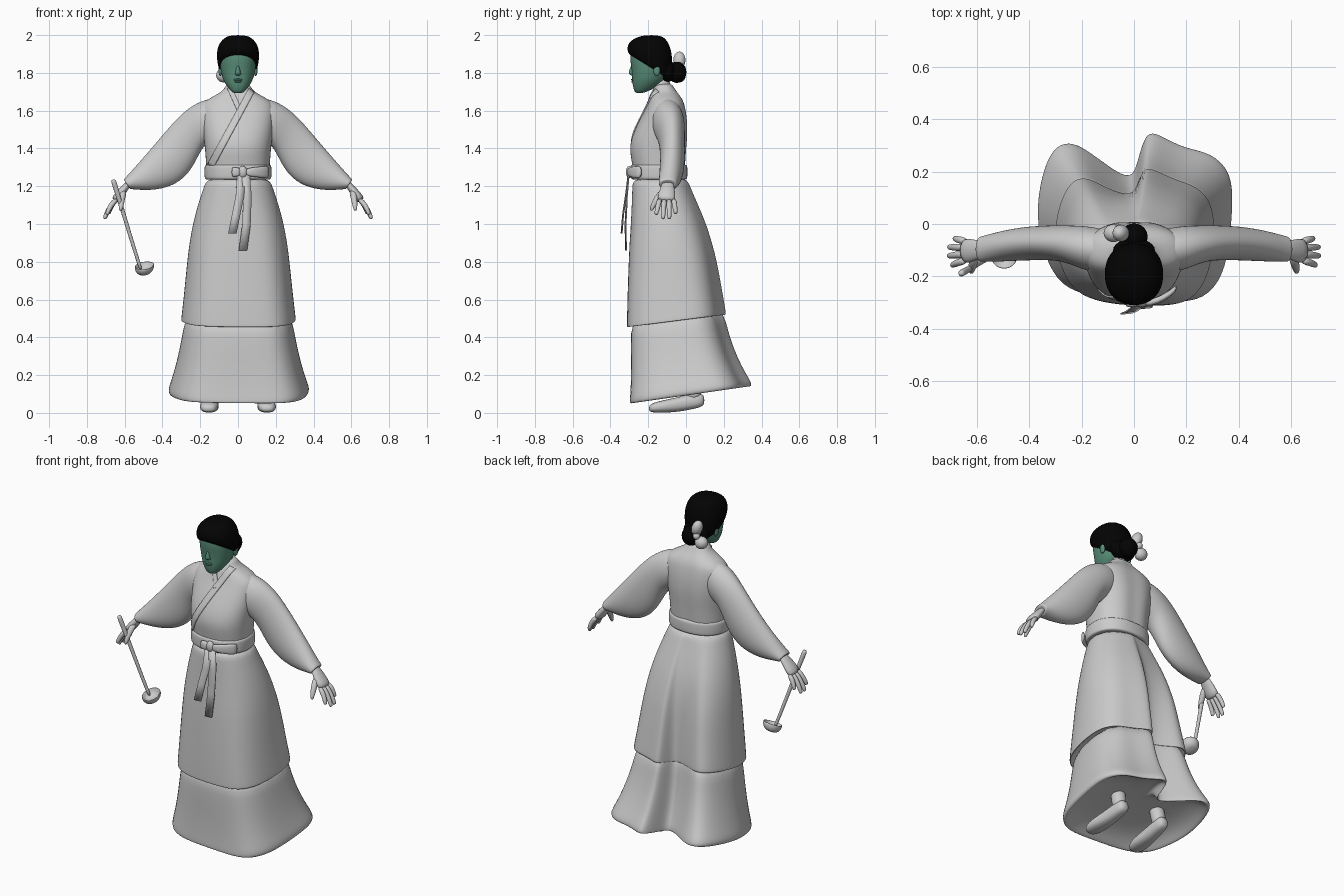
import bpy, bmesh, math
from mathutils import Vector, Matrix
from mathutils.bvhtree import BVHTree

default = bpy.data.objects.get("Cube")
if default:
    bpy.data.objects.remove(default, do_unlink=True)


def material(name, colour):
    mat = bpy.data.materials.new(name)
    mat.use_nodes = True
    mat.diffuse_color = (*colour, 1)
    for node in mat.node_tree.nodes:
        if node.type == 'BSDF_PRINCIPLED':
            node.inputs["Base Color"].default_value = (*colour, 1)
            node.inputs["Roughness"].default_value = 0.7
    return mat


GREY = material("pale grey", (0.6, 0.6, 0.6))
GREEN = material("muted green", (0.1, 0.27, 0.19))
BLACK = material("black", (0.001, 0.001, 0.001))


def finish(name, bm, mat, subdivide=0, thickness=0):
    """Turn a bmesh into a smooth shaded object."""
    bmesh.ops.recalc_face_normals(bm, faces=bm.faces[:])
    mesh = bpy.data.meshes.new(name)
    bm.to_mesh(mesh)
    bm.free()
    mesh.materials.append(mat)
    for poly in mesh.polygons:
        poly.use_smooth = True
    obj = bpy.data.objects.new(name, mesh)
    bpy.context.collection.objects.link(obj)
    if thickness:
        mod = obj.modifiers.new("thickness", 'SOLIDIFY')
        mod.thickness, mod.offset = thickness, 0
    if subdivide:
        mod = obj.modifiers.new("smooth", 'SUBSURF')
        mod.levels = mod.render_levels = subdivide
    return obj


def loft(name, rings, mat, subdivide=2):
    """Skin a list of equal rings and cap both ends."""
    bm = bmesh.new()
    rows = [[bm.verts.new(p) for p in ring] for ring in rings]
    for low, high in zip(rows, rows[1:]):
        for i in range(len(low)):
            bm.faces.new((low[i - 1], low[i], high[i], high[i - 1]))
    bm.faces.new(rows[0])
    bm.faces.new(rows[-1])
    return finish(name, bm, mat, subdivide)


def oval(count, power=2.0):
    """Unit superellipse starting at the front."""
    shape = []
    for i in range(count):
        a = math.tau * i / count
        s, c = math.sin(a), -math.cos(a)
        shape.append((math.copysign(abs(s) ** (2 / power), s),
                      math.copysign(abs(c) ** (2 / power), c)))
    return shape


def ring(centre, u, v, shape):
    return [Vector(centre) + Vector(u) * a + Vector(v) * b for a, b in shape]


def level(z, half, front, back, shape, slope=0):
    """Horizontal ring between a front and back depth, tilted by slope."""
    return ring((0, (front + back) / 2, z), (half, 0, 0),
                (0, (back - front) / 2, slope), shape)


def tube(name, points, radii, mat, squash=1.0, sides=10):
    points = [Vector(p) for p in points]
    along = (points[-1] - points[0]).normalized()
    u = along.cross(Vector((0, 1, 0))).normalized()
    v = along.cross(u)
    return loft(name, [ring(p, u * r * squash, v * r, oval(sides))
                       for p, r in zip(points, radii)], mat, 1)


def blob(name, centre, size, mat, tilt=0):
    bm = bmesh.new()
    place = (Matrix.Translation(centre) @ Matrix.Rotation(tilt, 4, 'Y')
             @ Matrix.Diagonal((*size, 1)))
    bmesh.ops.create_uvsphere(bm, u_segments=24, v_segments=14, radius=1, matrix=place)
    return finish(name, bm, mat)


def strip(name, pairs, thickness):
    bm = bmesh.new()
    rows = [[bm.verts.new(p) for p in pair] for pair in pairs]
    for a, b in zip(rows, rows[1:]):
        for i in range(len(a) - 1):
            bm.faces.new((a[i], a[i + 1], b[i + 1], b[i]))
    return finish(name, bm, GREY, 0, thickness)


# Skirts: an oval at the waist blending into a folded hem outline
hem = [(0, -.97), (.4, -1), (.72, -.97), (.91, -.68), (.97, -.3), (1, .1), (1, .52),
       (.78, .76), (.5, .8), (.25, .97), (.12, 1), (.04, .66), (-.02, .42),
       (-.25, .58), (-.5, .8), (-.66, .88), (-.82, .82), (-.94, .5), (-1, 0),
       (-.91, -.45), (-.75, -.82), (-.4, -.94)]


def skirt(name, rows):
    rings = []
    for z, half, front, back, fold, slope in rows:
        shape = []
        for a, b in hem:
            p = Vector((a, b))
            p = p.normalized().lerp(p, fold) * 1.02
            shape.append((p.x, p.y))
        rings.append(level(z, half, front, back, shape, slope))
    return loft(name, rings, GREY)


skirt("overskirt", [
    (1.25, .165, -.28, 0, 0, 0), (1.2, .182, -.285, .02, .1, 0),
    (1.1, .216, -.288, .064, .2, 0), (1, .242, -.293, .107, .3, 0),
    (.9, .26, -.3, .138, .4, 0), (.8, .272, -.305, .163, .5, .01),
    (.6, .291, -.312, .197, .65, .02), (.5, .303, -.313, .212, .72, .033),
    (.485, .303, -.313, .212, .72, .033), (.488, .292, -.303, .2, .72, .033),
    (.56, .26, -.28, .17, .7, .03)])
skirt("underskirt", [
    (.56, .27, -.287, .187, .7, .03), (.42, .296, -.294, .219, .75, .03),
    (.3, .318, -.29, .255, .85, .035), (.18, .35, -.29, .31, .95, .04),
    (.115, .375, -.294, .35, 1, .045), (.092, .36, -.293, .346, 1, .045),
    (.1, .345, -.275, .33, 1, .045), (.14, .29, -.22, .27, .9, .04),
    (.16, .15, -.1, .14, .6, .02)])

# Jacket body with a spine groove, sash and neck
body = oval(24, 2.3)
grooved = [(a, b * (.93 if b > .99 else 1)) for a, b in body]
torso = loft("jacket_body", [level(*row, grooved) for row in (
    (1.22, .165, -.275, -.005), (1.32, .17, -.285, .002), (1.4, .176, -.303, .008),
    (1.48, .186, -.282, .015), (1.56, .194, -.242, .011), (1.62, .195, -.21, 0),
    (1.65, .175, -.197, -.01), (1.675, .135, -.188, -.025), (1.695, .095, -.18, -.042),
    (1.72, .07, -.168, -.06), (1.745, .06, -.16, -.073))], GREY)
loft("sash", [level(*row, body) for row in (
    (1.235, .16, -.27, -.02), (1.236, .176, -.29, .006), (1.25, .179, -.294, .009),
    (1.3, .179, -.295, .009), (1.314, .176, -.292, .006), (1.315, .16, -.27, -.02))], GREY)
tube("neck", [(0, -.11, 1.6), (0, -.12, 1.7), (0, -.14, 1.78)], (.055, .048, .05), GREY, 1, 16)

# Crossed collar bands laid on the jacket
bpy.context.view_layer.update()
surface = BVHTree.FromObject(torso, bpy.context.evaluated_depsgraph_get())


def on_jacket(x, z):
    hit = surface.ray_cast(Vector((x, -1, z)), Vector((0, 1, 0)))[0]
    return Vector((x, (hit.y if hit else -.12) - .002, z))


def collar(name, start, end, width, steps=24):
    start, end = Vector(start), Vector(end)
    d = (end - start).normalized()
    side = Vector((-d.y, d.x)) * width
    pairs = []
    for i in range(steps + 1):
        p = start.lerp(end, i / steps)
        pairs.append([on_jacket(*(p + side * k / 4)) for k in range(5)])
    strip(name, pairs, .009)


collar("under_collar", (-.056, 1.715), (0, 1.59), .024)
collar("over_collar", (.056, 1.715), (-.16, 1.315), .035)

# Bow and hanging tails of the sash
blob("bow_knot", (.025, -.3, 1.275), (.024, .018, .032), GREY)
for name, path in (("bow_left_loop", ((.035, -.302, .02), (.09, -.295, .027), (.14, -.265, .033), (.165, -.24, .035))),
                   ("bow_right_loop", ((.02, -.3, .02), (-.01, -.305, .026), (-.035, -.303, .03)))):
    loft(name, [ring((x, y, 1.275), (0, .014, 0), (0, 0, h), oval(10, 3)) for x, y, h in path], GREY, 1)
for name, path in (("right_tail", ((.018, -.305, 1.27), (.01, -.32, 1.15), (-.01, -.335, 1.05), (-.03, -.343, .95))),
                   ("left_tail", ((.04, -.305, 1.27), (.05, -.315, 1.15), (.045, -.322, 1), (.026, -.32, .86)))):
    strip(name, [(Vector(p) - Vector((.022, 0, 0)), Vector(p) + Vector((.022, .004, 0)))
                 for p in path], .006)

# Sleeves: top edge, bottom edge, depth centre and half depth
sleeve = [((.04, 1.665), (.06, 1.48), -.1, .06), ((.13, 1.672), (.14, 1.43), -.1, .088),
          ((.215, 1.648), (.185, 1.41), -.09, .085),
          ((.3, 1.588), (.215, 1.345), -.075, .071), ((.385, 1.492), (.265, 1.255), -.071, .067),
          ((.465, 1.396), (.35, 1.195), -.074, .066), ((.54, 1.31), (.46, 1.175), -.084, .06),
          ((.59, 1.252), (.555, 1.183), -.095, .051), ((.608, 1.235), (.575, 1.185), -.096, .048),
          ((.6, 1.23), (.575, 1.195), -.096, .034)]
# Fingers: knuckle depth, then tip
fingers = [(-.066, (.685, -.054, 1.055)), (-.09, (.707, -.088, 1.027)),
           (-.115, (.708, -.122, 1.027)), (-.138, (.695, -.158, 1.05))]

for side, s in (("left", 1), ("right", -1)):
    rings = []
    for (ax, az), (bx, bz), y, depth in sleeve:
        centre = Vector((s * (ax + bx) / 2, y, (az + bz) / 2))
        rings.append(ring(centre, (s * (ax - bx) / 2, 0, (az - bz) / 2), (0, depth, 0), oval(16)))
    loft(side + "_sleeve", rings, GREY)

    tube(side + "_palm", [(s * .57, -.095, 1.225), (s * .6, -.098, 1.19), (s * .63, -.103, 1.15),
                          (s * .655, -.103, 1.12)], (.032, .038, .05, .046), GREY, .52, 12)
    for i, (y, tip) in enumerate(fingers):
        tip = Vector((s * tip[0], tip[1], tip[2]))
        root = Vector((s * .64, y, 1.135))
        middle = root.lerp(tip, .5) + Vector((s * .008, 0, .006))
        tube(f"{side}_finger_{i + 1}", [root, middle, tip.lerp(middle, .1), tip],
             (.016, .014, .012, .007), GREY)
    tube(side + "_thumb", [(s * .605, -.115, 1.18), (s * .615, -.155, 1.135), (s * .62, -.178, 1.09),
                           (s * .622, -.186, 1.07)], (.02, .018, .013, .007), GREY)

    # Feet and lower legs
    loft(side + "_foot", [ring((s * x, y, z), (w, 0, 0), (0, 0, h), oval(14, 2.4)) for x, y, z, w, h in (
        (.155, -.198, .022, .025, .014), (.155, -.175, .028, .045, .027), (.152, -.12, .034, .053, .034),
        (.147, -.04, .044, .044, .04), (.143, .03, .06, .039, .042), (.14, .08, .067, .036, .038),
        (.14, .098, .067, .02, .022))], GREY, 1)
    tube(side + "_leg", [(s * .142, .045, .06), (s * .14, .04, .12), (s * .135, .02, .2)],
         (.042, .041, .046), GREY, 1, 12)

    # Ears and eyelids
    blob(side + "_ear", (s * .093, -.155, 1.815), (.01, .018, .032), GREEN)
    blob(side + "_eyelid", (s * .036, -.27, 1.835), (.019, .012, .008), GREEN)

# Head and face
loft("head", [level(*row, oval(20, 2.2)) for row in (
    (1.692, .02, -.262, -.235), (1.702, .038, -.274, -.2), (1.735, .064, -.284, -.14),
    (1.77, .083, -.286, -.1), (1.82, .094, -.288, -.085), (1.87, .098, -.298, -.08),
    (1.92, .093, -.295, -.08), (1.96, .075, -.275, -.1), (1.98, .03, -.22, -.15))], GREEN)
loft("nose", [level(*row, oval(10)) for row in (
    (1.785, .01, -.286, -.265), (1.79, .018, -.299, -.26), (1.8, .016, -.308, -.26),
    (1.825, .01, -.297, -.26), (1.85, .009, -.287, -.26))], GREEN, 1)
blob("upper_lip", (0, -.281, 1.764), (.024, .01, .006), GREEN)
blob("lower_lip", (0, -.28, 1.754), (.02, .01, .006), GREEN)

# Hair swept back into a low bun with a tied ribbon
loft("hair", [level(z, half, front, back, oval(20, 2.2), slope) for z, half, front, back, slope in (
    (1.828, .092, -.29, -.09, -.064), (1.832, .103, -.3, -.08, -.066),
    (1.858, .111, -.311, -.072, -.055), (1.905, .115, -.312, -.07, -.033),
    (1.95, .104, -.302, -.08, -.015), (1.983, .078, -.268, -.105, -.002),
    (2, .042, -.225, -.14, 0))], BLACK)
blob("hair_nape", (0, -.1, 1.81), (.08, .045, .06), BLACK)
blob("bun", (0, -.048, 1.803), (.052, .05, .056), BLACK)
blob("ribbon_upper_loop", (-.05, -.035, 1.868), (.03, .032, .046), GREY, -.3)
blob("ribbon_lower_loop", (-.078, -.035, 1.786), (.038, .034, .036), GREY, .3)
blob("ribbon_knot", (-.055, -.022, 1.825), (.02, .02, .02), GREY)

# Ladle held in the right hand
tube("ladle_handle", [(-.662, -.19, 1.238), (-.655, -.186, 1.215), (-.62, -.165, 1.1),
                      (-.535, -.118, .82), (-.512, -.105, .755)], (.013, .015, .011, .01, .01), GREY)
bowl = [(.735, .02), (.742, .038), (.76, .051), (.78, .054), (.782, .049), (.768, .042), (.752, .025)]
loft("ladle_bowl", [ring((-.495, -.112 - (z - .76) * .4, z), (r, 0, r * .12), (0, r, r * .4), oval(16))
                    for z, r in bowl], GREY, 1)
